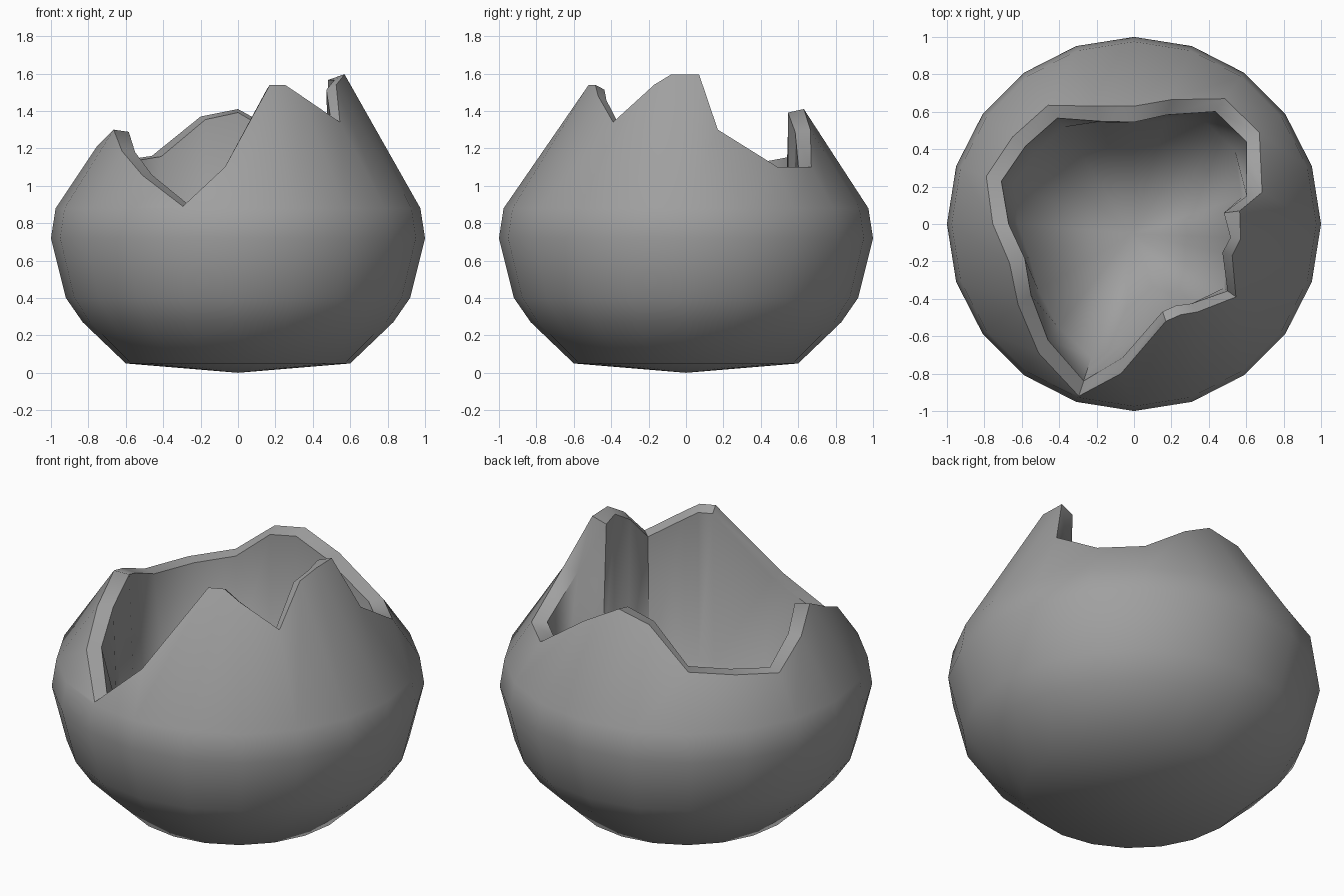
import bpy, bmesh
from math import cos, sin, pi, hypot, radians

cube = bpy.data.objects.get("Cube")
if cube:
    bpy.data.objects.remove(cube, do_unlink=True)

SIDES = 20

# Radius and height of the rings below the broken edge
PROFILE = [(0.6, 0.05), (0.83, 0.27), (0.92, 0.4), (1, 0.72), (0.975, 0.88)]

# Jagged rim points, grouped by the column of the ring they stand on
RIM = [
    [(.57, -.08, 1.595), (.565, .07, 1.595)],
    [(.685, .17, 1.3)], [(.67, .49, 1.1)], [(.485, .67, 1.1)],
    [(.2, .665, 1.3)], [(0, .63, 1.41)], [(-.2, .63, 1.37)],
    [(-.46, .635, 1.16)], [(-.65, .465, 1.13)], [(-.79, .255, 1.1)],
    [(-.755, 0, 1.21)], [(-.665, -.21, 1.3)], [(-.62, -.43, 1.185)],
    [(-.51, -.69, 1.055)], [(-.295, -.92, .89)], [(-.07, -.8, 1.1)],
    [(.17, -.52, 1.54), (.25, -.485, 1.54)],
    [(.34, -.47, 1.48)], [(.545, -.39, 1.34)], [(.525, -.17, 1.54)],
]


def inset(p):
    """Move a rim point inward by the wall thickness, which is thinner at the front left."""
    x, y, z = p
    wall = 0.055 if x > 0 and y < 0 else 0.085
    k = 1 - wall / hypot(x, y)
    return x * k, y * k, z - 0.06 * (z - 1.1)


def floor_point(p):
    """Point of the hollow's lower loop, a rounder copy of the rim."""
    x, y, z = p
    k = 0.6 + 0.4 * 0.55 / hypot(x, y)
    return x * k, y * k, 0.5 + 0.08 * z


def bridge(bm, a, b):
    """Band of quads between two closed loops of equal length."""
    for i in range(len(a)):
        j = (i + 1) % len(a)
        bm.faces.new((a[i], a[j], b[j], b[i]))


def cap(bm, loop, centre):
    """Fan of triangles from a loop to a centre point."""
    tip = bm.verts.new(centre)
    for i in range(len(loop)):
        bm.faces.new((loop[i], loop[(i + 1) % len(loop)], tip))


bm = bmesh.new()

# Outer skin: bottom fan, regular rings, then the wall up to the jagged rim
rings = [[bm.verts.new((r * cos(2 * pi * i / SIDES), r * sin(2 * pi * i / SIDES), z))
          for i in range(SIDES)] for r, z in PROFILE]
cap(bm, rings[0], (0, 0, 0))
for low, high in zip(rings, rings[1:]):
    bridge(bm, low, high)
last = rings[-1]
top = [[bm.verts.new(p) for p in group] for group in RIM]
for i in range(SIDES):
    j = (i + 1) % SIDES
    bm.faces.new((last[i], last[j], top[j][0], top[i][-1]))
    for a, b in zip(top[i], top[i][1:]):
        bm.faces.new((last[i], b, a))

# Hollow: broken edge, inner wall, then a fan down to the lowest point
outer = [v for group in top for v in group]
inner_points = [inset(p) for group in RIM for p in group]
inner = [bm.verts.new(p) for p in inner_points]
floor = [bm.verts.new(floor_point(p)) for p in inner_points]
bridge(bm, outer, inner)
bridge(bm, inner, floor)
cap(bm, floor, (-.01, -.05, .12))
bmesh.ops.recalc_face_normals(bm, faces=bm.faces)

mesh = bpy.data.meshes.new("broken_shell")
bm.to_mesh(mesh)
bm.free()
shell = bpy.data.objects.new("broken_shell", mesh)
bpy.context.collection.objects.link(shell)

# Single grey colour
grey = bpy.data.materials.new("shell_grey")
grey.use_nodes = True
colour = (0.35, 0.35, 0.35, 1)
grey.diffuse_color = colour
grey.node_tree.nodes["Principled BSDF"].inputs["Base Color"].default_value = colour
mesh.materials.append(grey)

# Smooth walls with a crisp rim
bpy.ops.object.select_all(action='DESELECT')
shell.select_set(True)
bpy.context.view_layer.objects.active = shell
bpy.ops.object.shade_smooth_by_angle(angle=radians(52))
